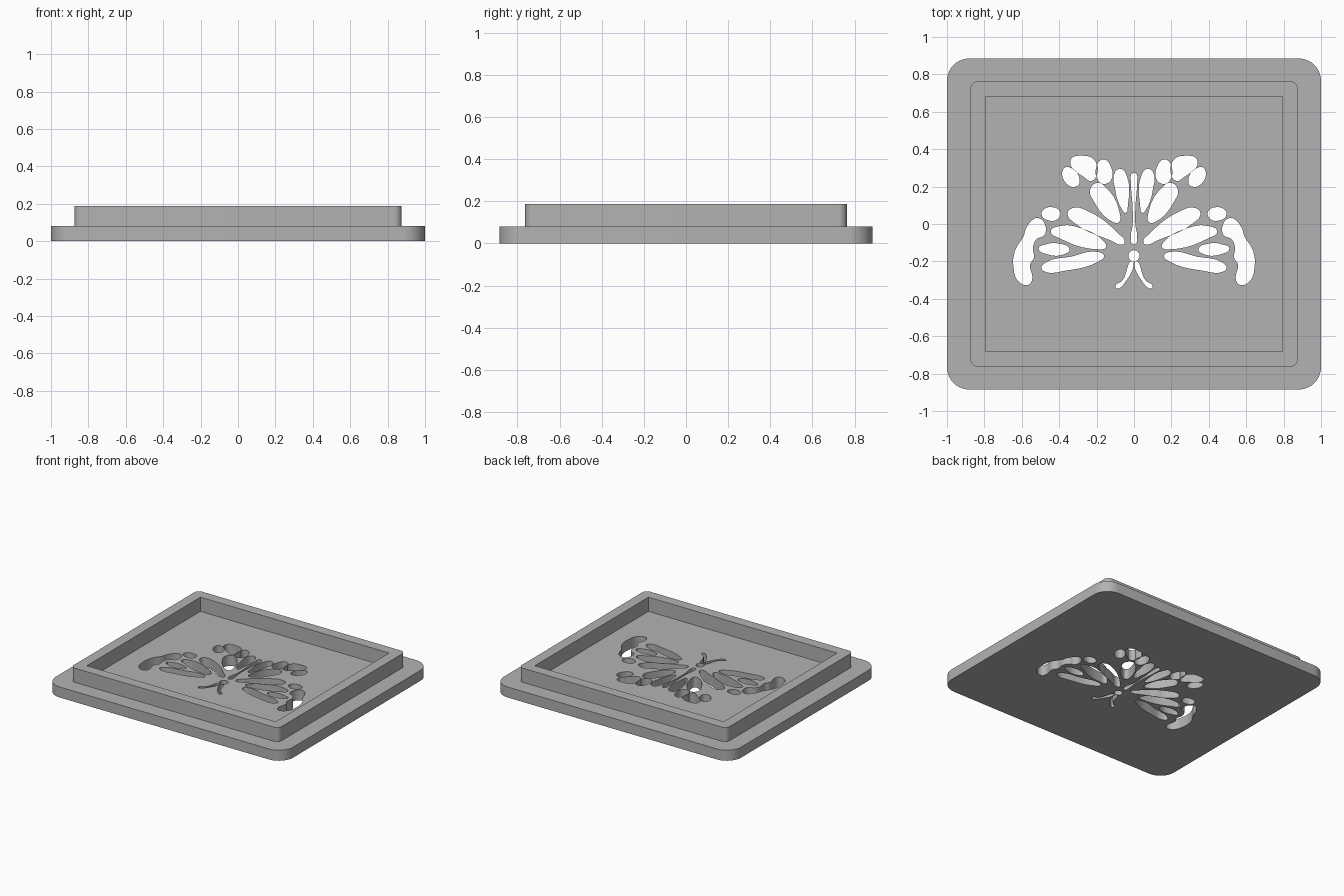
import bpy
import bmesh
from math import cos, sin, pi, radians

cube = bpy.data.objects.get("Cube")
if cube:
    bpy.data.objects.remove(cube, do_unlink=True)

grey = bpy.data.materials.new("plain grey")
grey.use_nodes = True
colour = (0.45, 0.45, 0.45, 1)
grey.diffuse_color = colour
grey.node_tree.nodes["Principled BSDF"].inputs["Base Color"].default_value = colour


def rounded_rect(half_x, half_y, radius, steps=10):
    """Rectangle outline with arc corners."""
    points = []
    for corner, (sx, sy) in enumerate([(1, 1), (-1, 1), (-1, -1), (1, -1)]):
        for i in range(steps + 1):
            a = (corner + i / steps) * pi / 2
            points.append((sx * (half_x - radius) + radius * cos(a),
                           sy * (half_y - radius) + radius * sin(a)))
    return points


def rect(half_x, half_y):
    return [(half_x, half_y), (-half_x, half_y), (-half_x, -half_y), (half_x, -half_y)]


def circle(x, y, radius, steps=24):
    return [(x + radius * cos(2 * pi * i / steps), y + radius * sin(2 * pi * i / steps))
            for i in range(steps)]


def mirrored(outline):
    return [(-x, y) for x, y in reversed(outline)]


def add_straight(curve, outline):
    spline = curve.splines.new("POLY")
    spline.points.add(len(outline) - 1)
    for point, (x, y) in zip(spline.points, outline):
        point.co = (x, y, 0, 1)
    spline.use_cyclic_u = True


def add_smooth(curve, outline):
    spline = curve.splines.new("BEZIER")
    spline.bezier_points.add(len(outline) - 1)
    for point, (x, y) in zip(spline.bezier_points, outline):
        point.co = (x, y, 0)
        point.handle_left_type = point.handle_right_type = "AUTO"
    spline.use_cyclic_u = True
    spline.resolution_u = 5


def extruded_plate(name, bottom, top, straight, smooth=()):
    """Fill nested outlines (inner ones become holes) and extrude them."""
    curve = bpy.data.curves.new(name + " outline", "CURVE")
    curve.dimensions = "2D"
    curve.fill_mode = "BOTH"
    curve.extrude = (top - bottom) / 2
    for outline in straight:
        add_straight(curve, outline)
    for outline in smooth:
        add_smooth(curve, outline)
    source = bpy.data.objects.new(name + " outline", curve)
    bpy.context.collection.objects.link(source)
    bpy.context.view_layer.update()
    depsgraph = bpy.context.evaluated_depsgraph_get()
    mesh = bpy.data.meshes.new_from_object(source.evaluated_get(depsgraph))
    bpy.data.objects.remove(source, do_unlink=True)

    bm = bmesh.new()
    bm.from_mesh(mesh)
    bmesh.ops.remove_doubles(bm, verts=bm.verts, dist=0.0001)
    bmesh.ops.translate(bm, verts=bm.verts, vec=(0, 0, (bottom + top) / 2))
    bmesh.ops.recalc_face_normals(bm, faces=bm.faces)
    bm.to_mesh(mesh)
    bm.free()
    mesh.materials.clear()
    mesh.materials.append(grey)
    plate = bpy.data.objects.new(name, mesh)
    bpy.context.collection.objects.link(plate)
    bpy.ops.object.select_all(action="DESELECT")
    plate.select_set(True)
    bpy.context.view_layer.objects.active = plate
    bpy.ops.object.shade_smooth_by_angle(angle=radians(30))
    return plate


# Cells of the wing on the +x side
tip_cell = [(.34, .34), (.27, .365), (.21, .34), (.2, .26), (.23, .23), (.26, .245)]
outer_tip_cell = [(.38, .29), (.35, .305), (.29, .225), (.31, .2), (.36, .215)]
top_cell = [(.19, .33), (.16, .345), (.125, .31), (.12, .24), (.15, .215), (.19, .23)]
inner_cell = [(.1, .28), (.07, .295), (.04, .26), (.033, .1), (.045, .06), (.065, .08), (.1, .18)]
shoulder_cell = [(.235, .18), (.2, .22), (.155, .2), (.075, .05), (.08, .01), (.11, .01), (.22, .13)]
long_cell = [(.355, .06), (.32, .087), (.26, .075), (.085, -.05), (.05, -.1), (.07, -.11),
             (.12, -.09), (.31, 0)]
middle_cell = [(.445, -.04), (.39, -.01), (.31, -.015), (.16, -.095), (.15, -.125),
               (.19, -.135), (.4, -.075)]
short_cell = [(.51, -.13), (.475, -.11), (.4, -.105), (.345, -.135), (.37, -.16), (.47, -.16)]
lower_cell = [(.495, -.235), (.47, -.205), (.34, -.175), (.19, -.15), (.16, -.17),
              (.19, -.2), (.37, -.25), (.475, -.255)]
round_cell = [(.49, .07), (.44, .09), (.395, .065), (.41, .025), (.46, .02), (.49, .04)]
margin_cell = [(.505, .03), (.475, -.005), (.48, -.06), (.52, -.08), (.54, -.125), (.535, -.18),
               (.555, -.215), (.545, -.3), (.565, -.325), (.615, -.31), (.645, -.225),
               (.635, -.14), (.59, -.065), (.575, -.02), (.53, .03)]
antenna = [(.004, -.203), (.017, -.2), (.06, -.3), (.1, -.335), (.09, -.345), (.05, -.315)]

wing = [tip_cell, outer_tip_cell, top_cell, inner_cell, shoulder_cell, long_cell, middle_cell,
        short_cell, lower_cell, round_cell, margin_cell, antenna]

# Slim body with a narrow waist
body_side = [(.01, -.105), (.017, -.07), (.007, 0), (.008, .1), (.016, .22), (.01, .27)]
body = body_side + mirrored(body_side)
head = circle(0, -.17, .03)

# Base plate pierced by the winged insect
extruded_plate("base_plate", 0, .08, [rounded_rect(1, .885, .12), head],
               wing + [mirrored(cell) for cell in wing] + [body])

# Raised rim around the sunken floor
extruded_plate("raised_rim", .08, .188, [rounded_rect(.875, .763, .04), rect(.795, .683)])
